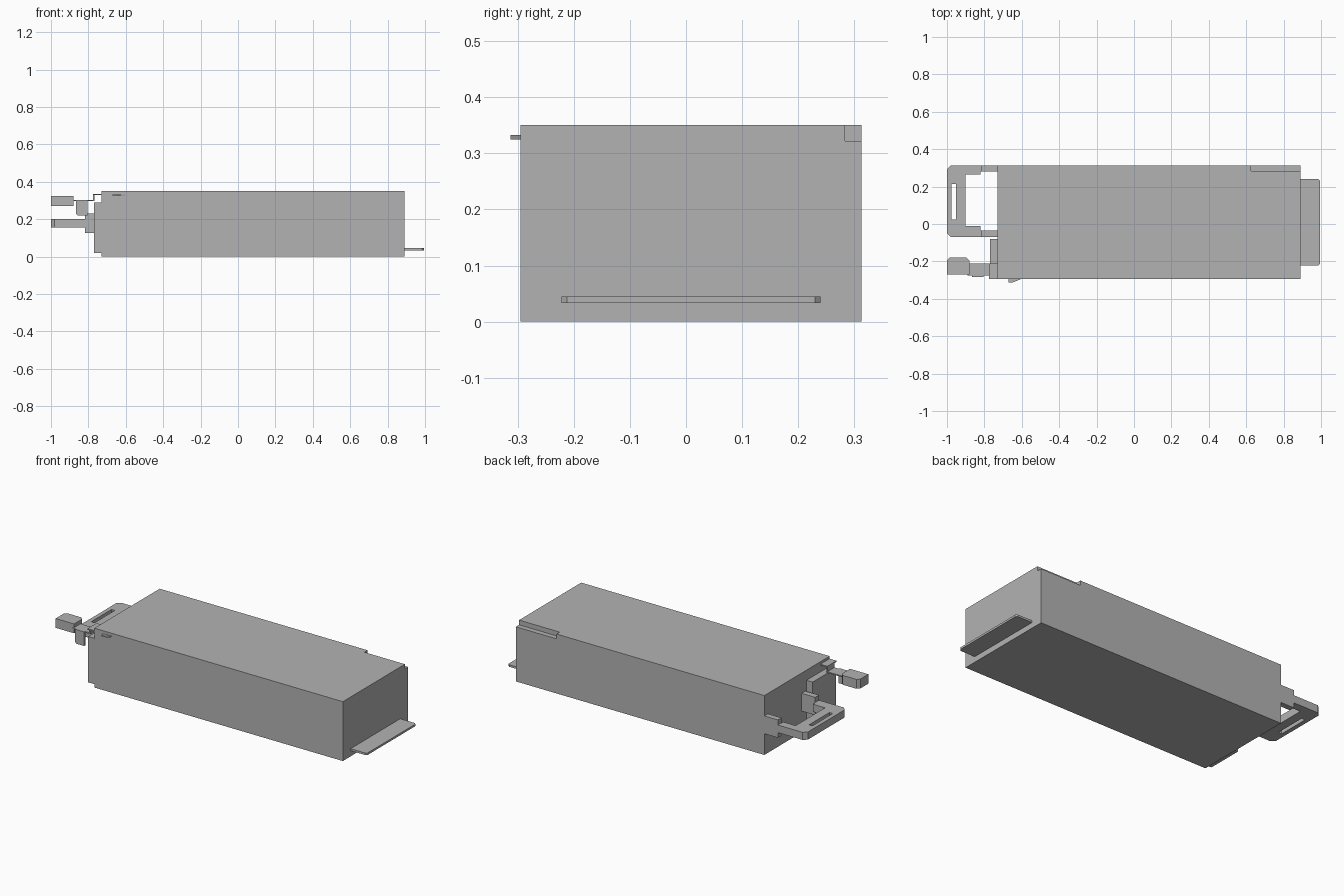
import bpy
import bmesh
from mathutils import Vector

old = bpy.data.objects.get("Cube")
if old:
    bpy.data.objects.remove(old, do_unlink=True)

grey = bpy.data.materials.new("plain_grey")
grey.use_nodes = True
colour = (0.45, 0.45, 0.45, 1)
grey.diffuse_color = colour
grey.node_tree.nodes["Principled BSDF"].inputs["Base Color"].default_value = colour


def prism(name, outline, low, high, axis="z"):
    """Extrude a flat outline along z (outline in x, y) or along y (outline in x, z)."""
    def place(a, b, h):
        return (a, b, h) if axis == "z" else (a, h, b)
    bm = bmesh.new()
    face = bm.faces.new([bm.verts.new(place(a, b, low)) for a, b in outline])
    new = bmesh.ops.extrude_face_region(bm, geom=[face])["geom"]
    verts = [v for v in new if isinstance(v, bmesh.types.BMVert)]
    bmesh.ops.translate(bm, verts=verts, vec=Vector(place(0, 0, high - low)))
    bmesh.ops.recalc_face_normals(bm, faces=bm.faces)
    mesh = bpy.data.meshes.new(name)
    bm.to_mesh(mesh)
    bm.free()
    mesh.materials.append(grey)
    obj = bpy.data.objects.new(name, mesh)
    bpy.context.collection.objects.link(obj)
    return obj


def box(name, x, y, z):
    outline = [(x[0], y[0]), (x[1], y[0]), (x[1], y[1]), (x[0], y[1])]
    return prism(name, outline, *z)


def cut(obj, cutter):
    """Subtract the cutter, keep the result and remove the helper."""
    mod = obj.modifiers.new("cut", "BOOLEAN")
    mod.operation = "DIFFERENCE"
    mod.solver = "EXACT"
    mod.object = cutter
    cutter.hide_render = True
    bpy.context.view_layer.update()
    graph = bpy.context.evaluated_depsgraph_get()
    result = bpy.data.meshes.new_from_object(obj.evaluated_get(graph))
    obj.modifiers.clear()
    obj.data = result
    bpy.data.objects.remove(cutter, do_unlink=True)


# Main case with a stepped rear corner
case = box("case", (-0.73, 0.89), (-0.295, 0.313), (0, 0.35))
cut(case, box("corner_cutter", (0.625, 0.95), (0.283, 0.4), (0.322, 0.4)))

# Raised panel on the handle end
box("end_panel", (-0.77, -0.73), (-0.295, -0.08), (0.02, 0.29))

# Edge connector with chamfered corners
prism("edge_connector", [(0.89, -0.222), (0.985, -0.222), (0.995, -0.212),
                         (0.995, 0.23), (0.985, 0.24), (0.89, 0.24)], 0.033, 0.045)

# Pull handle with its slot
handle = prism("pull_handle", [
    (-0.77, 0.313), (-0.98, 0.313), (-1, 0.293), (-1, -0.05), (-0.98, -0.07),
    (-0.77, -0.07), (-0.77, -0.035), (-0.82, -0.035), (-0.82, -0.01),
    (-0.9, -0.01), (-0.9, 0.265), (-0.82, 0.265), (-0.82, 0.28), (-0.77, 0.28)],
    0.155, 0.2)
cut(handle, box("slot_cutter", (-0.975, -0.953), (0.025, 0.215), (0.1, 0.3)))

# Mounting blocks joining the handle arms to the case
for name, y in (("rear_handle_mount", (0.28, 0.313)), ("front_handle_mount", (-0.07, -0.035))):
    box(name, (-0.818, -0.73), y, (0.125, 0.23))

# Release lever: grip, stepped strip and downward tab
prism("lever_grip", [(-1, -0.27), (-0.88, -0.27), (-0.88, -0.195), (-0.895, -0.18),
                     (-0.985, -0.18), (-1, -0.195)], 0.27, 0.325)
prism("lever_strip", [(-0.89, 0.296), (-0.768, 0.296), (-0.768, 0.328), (-0.73, 0.328),
                      (-0.73, 0.335), (-0.775, 0.335), (-0.775, 0.303), (-0.89, 0.303)],
      -0.275, -0.21, "y")
prism("lever_tab", [(-0.866, 0.303), (-0.866, 0.23), (-0.856, 0.22), (-0.805, 0.22),
                    (-0.805, 0.303)], -0.283, -0.272, "y")
box("lever_stop", (-0.775, -0.73), (-0.295, -0.275), (0.328, 0.335))

# Spring catch on the front side
prism("spring_catch", [(-0.67, -0.295), (-0.67, -0.313), (-0.65, -0.313),
                       (-0.605, -0.295)], 0.325, 0.333)
